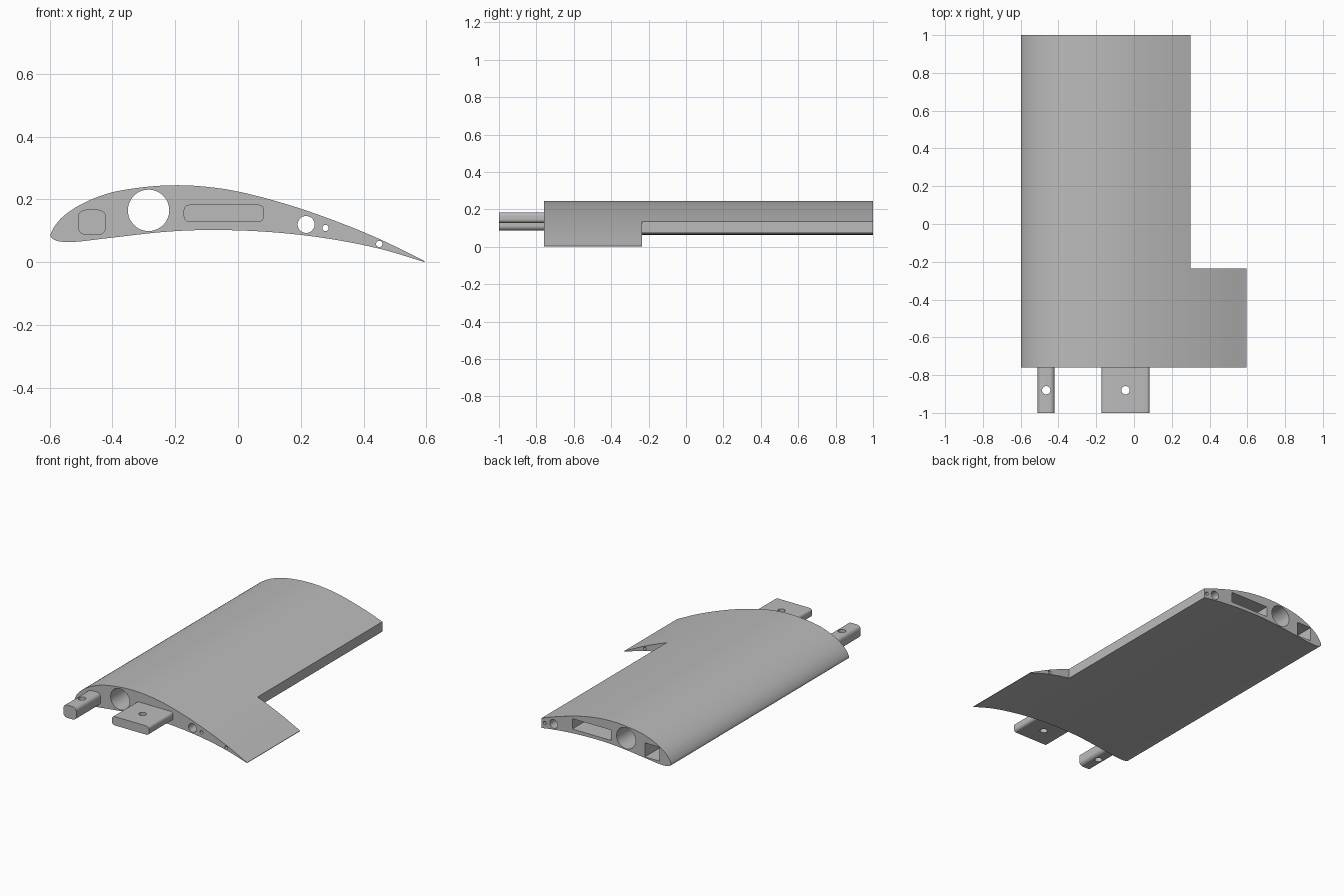
import bpy, bmesh, math
from mathutils import Vector

cube = bpy.data.objects.get("Cube")
if cube:
    bpy.data.objects.remove(cube)

grey = bpy.data.materials.new("plain grey")
grey.use_nodes = True
COLOUR = (0.5, 0.5, 0.5, 1)
grey.diffuse_color = COLOUR
grey.node_tree.nodes["Principled BSDF"].inputs["Base Color"].default_value = COLOUR

FRONT, ROOT, STEP, BACK = -1.0, -0.76, -0.235, 1.0


def prism(name, outline, start, end, axis="y"):
    """Extrude an outline along y (x, z points) or along z (x, y points)."""
    bm = bmesh.new()
    if axis == "y":
        ring = [bm.verts.new((a, start, b)) for a, b in outline]
        move = Vector((0, end - start, 0))
    else:
        ring = [bm.verts.new((a, b, start)) for a, b in outline]
        move = Vector((0, 0, end - start))
    face = bm.faces.new(ring)
    out = bmesh.ops.extrude_face_region(bm, geom=[face])
    bmesh.ops.translate(bm, vec=move,
                        verts=[g for g in out["geom"] if isinstance(g, bmesh.types.BMVert)])
    bmesh.ops.recalc_face_normals(bm, faces=bm.faces)
    mesh = bpy.data.meshes.new(name)
    bm.to_mesh(mesh)
    bm.free()
    mesh.materials.append(grey)
    ob = bpy.data.objects.new(name, mesh)
    bpy.context.collection.objects.link(ob)
    return ob


def circle(x, y, r, n=48):
    return [(x + r * math.cos(math.tau * i / n), y + r * math.sin(math.tau * i / n))
            for i in range(n)]


def rounded(x0, x1, z0, z1, r, n=8):
    pts = []
    corners = ((x1 - r, z1 - r), (x0 + r, z1 - r), (x0 + r, z0 + r), (x1 - r, z0 + r))
    for k, (cx, cz) in enumerate(corners):
        for i in range(n + 1):
            a = math.pi / 2 * (k + i / n)
            pts.append((cx + r * math.cos(a), cz + r * math.sin(a)))
    return pts


def box(x0, x1, z0, z1):
    return [(x0, z0), (x1, z0), (x1, z1), (x0, z1)]


def smooth_path(points, steps=6):
    """Centripetal spline through the points."""
    p = [Vector(q) for q in points]
    p = [2 * p[0] - p[1]] + p + [2 * p[-1] - p[-2]]
    out = []
    for a, b, c, d in zip(p, p[1:], p[2:], p[3:]):
        t1 = (b - a).length ** 0.5
        t2 = t1 + (c - b).length ** 0.5
        t3 = t2 + (d - c).length ** 0.5
        for i in range(steps):
            t = t1 + (t2 - t1) * i / steps
            ab = a.lerp(b, t / t1)
            bc = b.lerp(c, (t - t1) / (t2 - t1))
            cd = c.lerp(d, (t - t2) / (t3 - t2))
            m = ab.lerp(bc, t / t2)
            n = bc.lerp(cd, (t - t1) / (t3 - t1))
            out.append(tuple(m.lerp(n, (t - t1) / (t2 - t1))))
    return out + [tuple(p[-2])]


def cut(ob, cutters):
    for c in cutters:
        mod = ob.modifiers.new("cut", "BOOLEAN")
        mod.operation, mod.solver, mod.object = "DIFFERENCE", "EXACT", c
    bpy.context.view_layer.update()
    graph = bpy.context.evaluated_depsgraph_get()
    mesh = bpy.data.meshes.new_from_object(ob.evaluated_get(graph))
    ob.modifiers.clear()
    ob.data = mesh
    for c in cutters:
        bpy.data.objects.remove(c)
    bpy.ops.object.select_all(action="DESELECT")
    ob.select_set(True)
    bpy.context.view_layer.objects.active = ob
    bpy.ops.object.shade_smooth_by_angle(angle=math.radians(30))


# Wing section, from trailing edge over the top, round the nose and back below
section = smooth_path([
    (0.595, 0.003), (0.45, 0.074), (0.3, 0.135), (0.15, 0.186), (0, 0.225),
    (-0.1, 0.24), (-0.19, 0.245), (-0.29, 0.24), (-0.41, 0.22), (-0.5, 0.184),
    (-0.56, 0.143), (-0.59, 0.105), (-0.597, 0.082), (-0.583, 0.07), (-0.54, 0.064),
    (-0.41, 0.077), (-0.25, 0.095), (-0.12, 0.102), (0.07, 0.098), (0.26, 0.079),
    (0.45, 0.043), (0.595, 0.0)])
wing = prism("wing_panel", section, ROOT, BACK)

# Trailing edge notch, spar bores and rear sockets
cutters = [prism("notch", box(0.3, 0.7, -0.1, 0.4), STEP, BACK + 0.1)]
for x, z, r in ((-0.285, 0.165, 0.066), (0.217, 0.12, 0.027),
                (0.279, 0.109, 0.01), (0.45, 0.058, 0.01)):
    cutters.append(prism("bore", circle(x, z, r), FRONT, BACK + 0.1))
cutters.append(prism("small_socket", box(-0.515, -0.415, 0.083, 0.171), BACK - 0.26, BACK + 0.1))
cutters.append(prism("wide_socket", box(-0.18, 0.088, 0.123, 0.188), BACK - 0.26, BACK + 0.1))
cut(wing, cutters)

# Front joining tabs, each with a vertical pin hole
for name, x0, x1, z0, z1, r in (("nose_tab", -0.51, -0.42, 0.087, 0.167, 0.025),
                                ("middle_tab", -0.173, 0.083, 0.128, 0.183, 0.018)):
    tab = prism(name, rounded(x0, x1, z0, z1, r), FRONT, ROOT)
    hole = prism("pin_hole", circle((x0 + x1) / 2, -0.88, 0.022, 32), -0.1, 0.4, "z")
    cut(tab, [hole])
